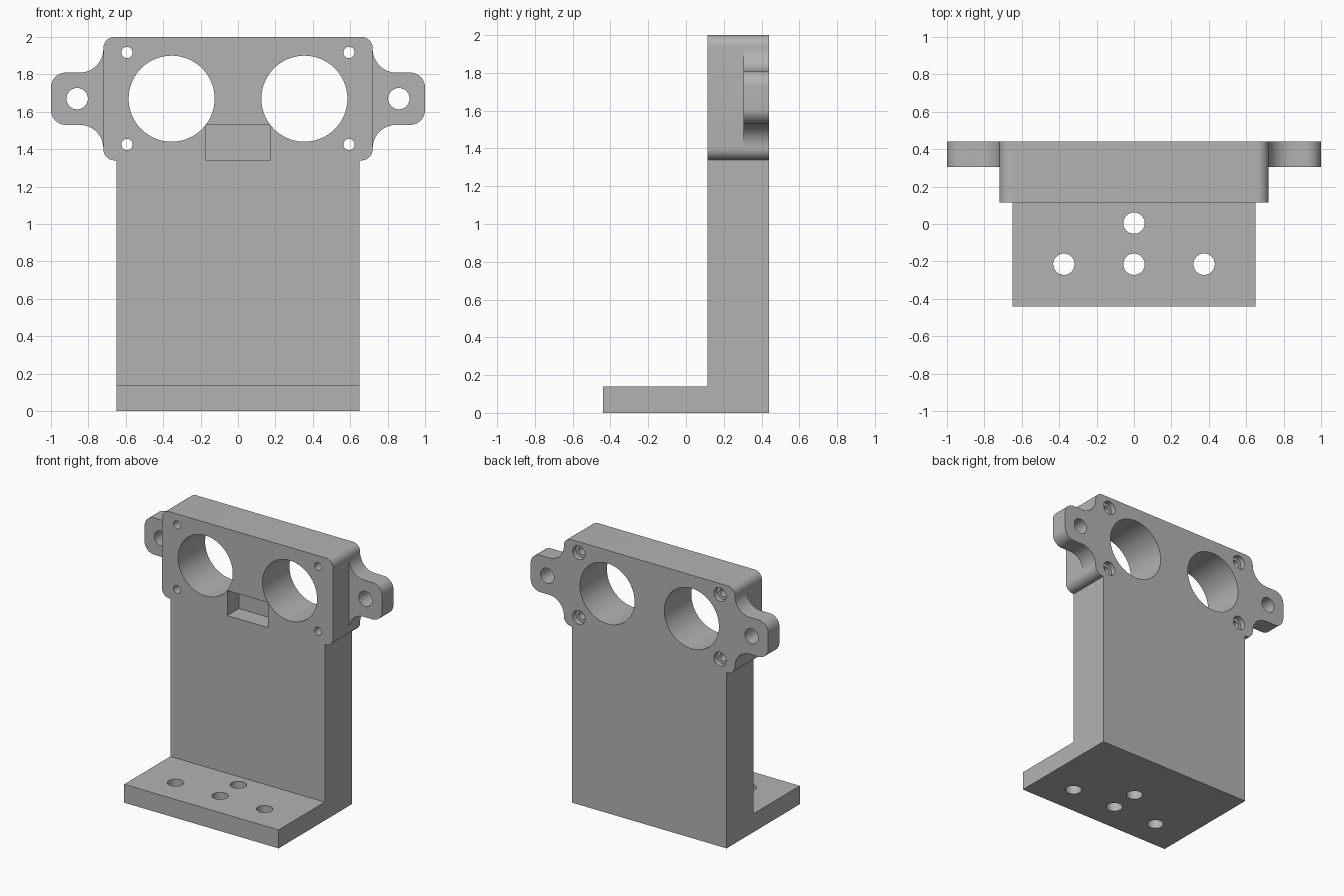
import bpy, bmesh
from math import sin, cos, radians

if "Cube" in bpy.data.objects:
    bpy.data.objects.remove(bpy.data.objects["Cube"], do_unlink=True)

grey = bpy.data.materials.new("plain_grey")
grey.use_nodes = True
colour = (0.45, 0.45, 0.45, 1)
grey.diffuse_color = colour
grey.node_tree.nodes["Principled BSDF"].inputs["Base Color"].default_value = colour

FRONT, BACK, EAR_FRONT = 0.115, 0.44, 0.305
MID = 1.67

PLACE = {
    "x": lambda a, b, d: (d, a, b),
    "y": lambda a, b, d: (a, d, b),
    "z": lambda a, b, d: (a, b, d),
}


def arc(ca, cb, r, start, end, steps=12):
    angles = [radians(start + (end - start) * i / steps) for i in range(steps + 1)]
    return [(ca + r * cos(t), cb + r * sin(t)) for t in angles]


def circle(ca, cb, r, steps=64):
    return arc(ca, cb, r, 0, 360, steps)[:-1]


def rect(a0, a1, b0, b1):
    return [(a0, b0), (a1, b0), (a1, b1), (a0, b1)]


def prism(name, outline, axis, low, high):
    """Extrude a flat outline along an axis."""
    bm = bmesh.new()
    rings = [[bm.verts.new(PLACE[axis](a, b, d)) for a, b in outline] for d in (low, high)]
    for ring in rings:
        bm.faces.new(ring)
    n = len(outline)
    for i in range(n):
        j = (i + 1) % n
        bm.faces.new((rings[0][i], rings[0][j], rings[1][j], rings[1][i]))
    bmesh.ops.recalc_face_normals(bm, faces=bm.faces)
    mesh = bpy.data.meshes.new(name)
    bm.to_mesh(mesh)
    bm.free()
    mesh.materials.append(grey)
    obj = bpy.data.objects.new(name, mesh)
    bpy.context.collection.objects.link(obj)
    return obj


def combine(target, tool, operation):
    """Apply a boolean and remove the tool."""
    tool.hide_render = True
    mod = target.modifiers.new(operation, "BOOLEAN")
    mod.operation, mod.solver, mod.object = operation, "EXACT", tool
    bpy.context.view_layer.objects.active = target
    bpy.ops.object.modifier_apply(modifier=mod.name)
    bpy.data.objects.remove(tool, do_unlink=True)


# L-shaped upright and foot
side = [(-0.44, 0), (BACK, 0), (BACK, 1.45), (FRONT, 1.45), (FRONT, 0.14), (-0.44, 0.14)]
bracket = prism("sensor_bracket", side, "x", -0.65, 0.65)

# Rounded head block
r = 0.06
head = (arc(0.72 - r, 2 - r, r, 0, 90) + arc(r - 0.72, 2 - r, r, 90, 180)
        + arc(r - 0.72, 1.34 + r, r, 180, 270) + arc(0.72 - r, 1.34 + r, r, 270, 360))
combine(bracket, prism("head", head, "y", FRONT, BACK), "UNION")

# Side ears with concave fillets into the head
fillet, corner, half = 0.125, 0.08, 0.14
upper = ([(0.62, half + fillet)]
         + arc(0.72 + fillet, half + fillet, fillet, 180, 270)
         + arc(1 - corner, half - corner, corner, 90, 0))
ear = upper + [(a, -b) for a, b in reversed(upper)]
for s in (-1, 1):
    outline = [(s * a, MID + b) for a, b in ear]
    combine(bracket, prism("ear", outline, "y", EAR_FRONT, BACK), "UNION")

# Holes through the head and ears, with recesses for the screws at the back
for s in (-1, 1):
    holes = [(0.355, MID, 0.23, 0), (0.86, MID, 0.057, 0)]
    for z in (1.425, 1.917):
        holes += [(0.594, z, 0.03, 0), (0.594, z, 0.052, BACK - 0.04)]
    for x, z, radius, start in holes:
        combine(bracket, prism("hole", circle(s * x, z, radius), "y", start, 0.6), "DIFFERENCE")

# Rectangular pocket between the large holes
combine(bracket, prism("pocket", rect(-0.17, 0.17, 1.34, 1.53), "y", 0, FRONT + 0.14), "DIFFERENCE")

# Mounting holes in the foot
for x, y in ((-0.375, -0.215), (0, -0.215), (0.375, -0.215), (0, 0.005)):
    combine(bracket, prism("foot_hole", circle(x, y, 0.057), "z", -0.1, 0.3), "DIFFERENCE")

bpy.ops.object.select_all(action="DESELECT")
bracket.select_set(True)
bpy.context.view_layer.objects.active = bracket
bpy.ops.object.shade_smooth_by_angle(angle=radians(30))
